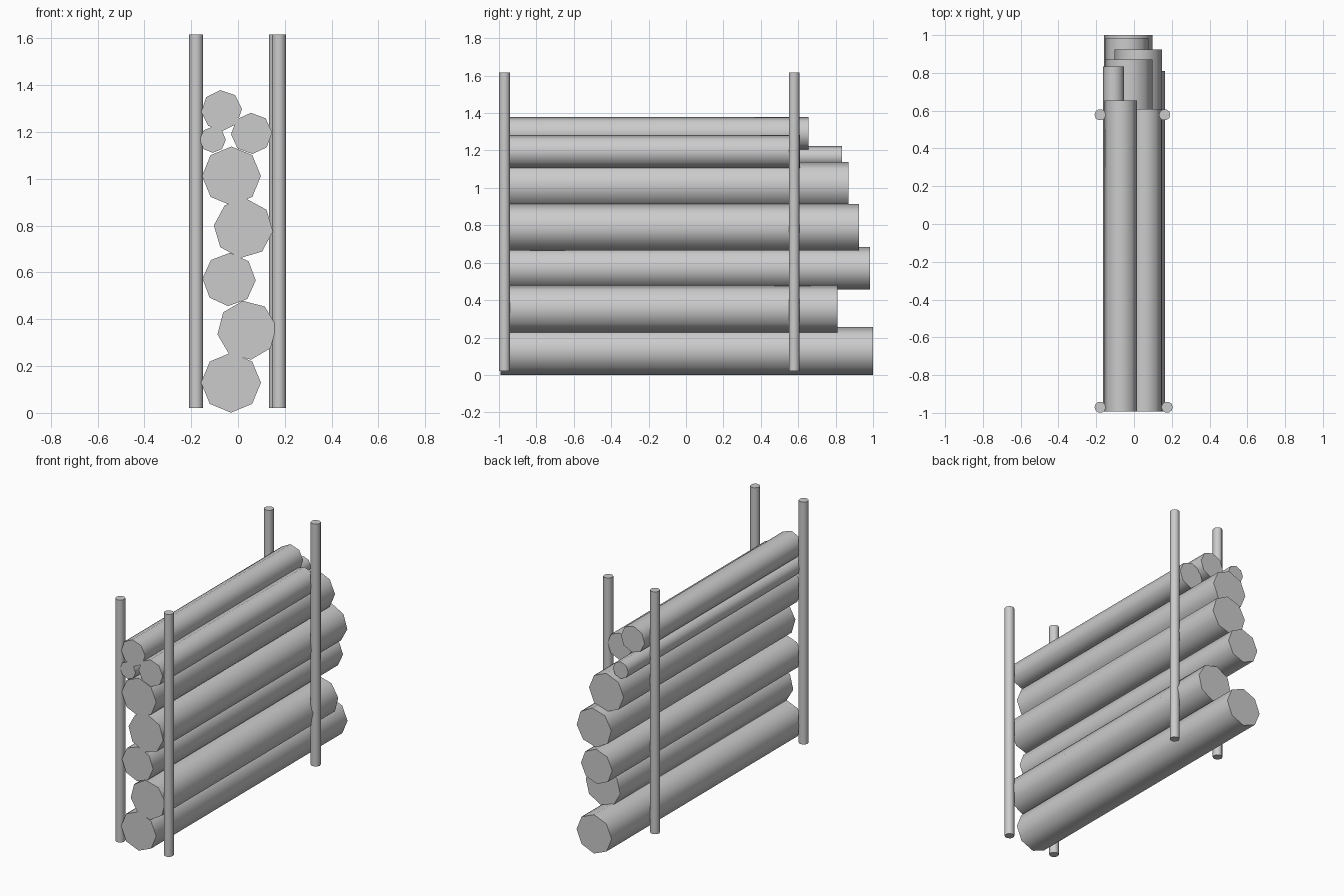
import bpy, math
from mathutils import Matrix

if "Cube" in bpy.data.objects:
    bpy.data.objects.remove(bpy.data.objects["Cube"])


def cylinder(name, sides, r, start, length, along_y, phase=0.0):
    """Capped cylinder from a start point along +y or +z, smooth sides and sharp caps."""
    ring = [(r * math.cos(phase + 2 * math.pi * i / sides),
             r * math.sin(phase + 2 * math.pi * i / sides)) for i in range(sides)]
    x, y, z = start
    verts = []
    for d in (0, length):
        for u, v in ring:
            verts.append((x + u, y + d, z + v) if along_y else (x + u, y + v, z + d))
    n = sides
    faces = [(i, (i + 1) % n, n + (i + 1) % n, n + i) for i in range(n)]
    faces += [tuple(reversed(range(n))), tuple(range(n, 2 * n))]
    mesh = bpy.data.meshes.new(name)
    mesh.from_pydata(verts, [], faces)
    if along_y:
        mesh.flip_normals()
    obj = bpy.data.objects.new(name, mesh)
    bpy.context.collection.objects.link(obj)
    bpy.ops.object.select_all(action='DESELECT')
    obj.select_set(True)
    bpy.context.view_layer.objects.active = obj
    bpy.ops.object.shade_smooth_by_angle(angle=math.radians(60))
    return obj


# Stacked eight-sided logs: x, z, radius, back end y, roll in degrees
logs = [
    (-0.03, 0.129, 0.128, 1.0, 0),
    (0.038, 0.353, 0.127, 0.81, 8),
    (-0.038, 0.57, 0.114, 0.985, -2),
    (0.023, 0.788, 0.127, 0.925, -6),
    (-0.028, 1.012, 0.126, 0.87, 0),
    (-0.108, 1.167, 0.056, 0.835, 0),
    (0.058, 1.194, 0.088, 0.61, 2),
    (-0.07, 1.292, 0.087, 0.655, 4),
]
for i, (x, z, r, end, roll) in enumerate(logs):
    cylinder(f"log_{i + 1}", 8, r, (x, -0.992, z), end + 0.992, True, math.radians(roll))

# Upright posts holding the stack
posts = {
    "front_left_post": (-0.179, -0.97),
    "front_right_post": (0.175, -0.97),
    "back_left_post": (-0.179, 0.578),
    "back_right_post": (0.162, 0.578),
}
for name, (x, y) in posts.items():
    cylinder(name, 10, 0.03, (x, y, 0.02), 1.597, False)
